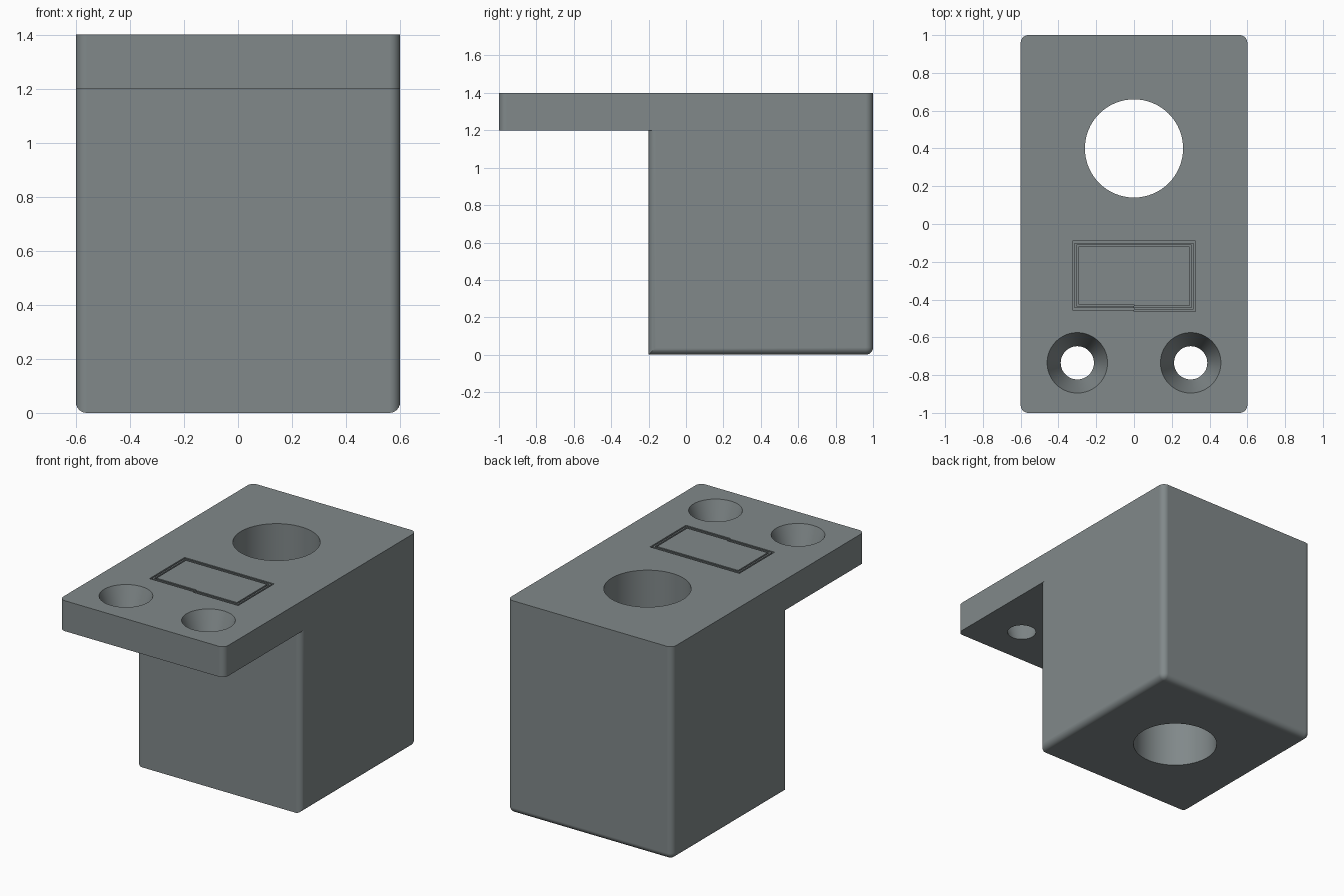
import bpy, bmesh, math

if "Cube" in bpy.data.objects:
    bpy.data.objects.remove(bpy.data.objects["Cube"])

metal = bpy.data.materials.new("grey metal")
metal.diffuse_color = (0.22, 0.25, 0.255, 1)
metal.use_nodes = True
metal.node_tree.nodes["Principled BSDF"].inputs["Base Color"].default_value = metal.diffuse_color


def make_object(name, bm):
    bmesh.ops.recalc_face_normals(bm, faces=bm.faces[:])
    mesh = bpy.data.meshes.new(name)
    bm.to_mesh(mesh)
    bm.free()
    mesh.materials.append(metal)
    obj = bpy.data.objects.new(name, mesh)
    bpy.context.scene.collection.objects.link(obj)
    return obj


def rounded_box(name, y0, y1, z0, z1, is_round, radius=0.04):
    """Box spanning x -0.6..0.6 with the chosen edges rounded."""
    bm = bmesh.new()
    bmesh.ops.create_cube(bm, size=1)
    for v in bm.verts:
        v.co = (v.co.x * 1.2, (y0 + y1) / 2 + v.co.y * (y1 - y0),
                (z0 + z1) / 2 + v.co.z * (z1 - z0))
    edges = [e for e in bm.edges if is_round(e.verts[0].co, e.verts[1].co)]
    bmesh.ops.bevel(bm, geom=edges, offset=radius, segments=6,
                    profile=0.5, affect='EDGES')
    return make_object(name, bm)


def cone(name, x, y, z0, z1, r0, r1, sides=64):
    bm = bmesh.new()
    bmesh.ops.create_cone(bm, cap_ends=True, segments=sides,
                          radius1=r0, radius2=r1, depth=z1 - z0)
    bmesh.ops.translate(bm, verts=bm.verts[:], vec=(x, y, (z0 + z1) / 2))
    return make_object(name, bm)


def groove_ring(name, inset, width, z0=1.38, z1=1.42):
    """Thin rectangular ring with a small step in its front side."""
    bm = bmesh.new()

    def loop(d, z):
        x, f, b = 0.325 - d, -0.455 + d, -0.09 - d
        pts = [(-x, f), (0, f), (0, f - 0.008), (x, f - 0.008), (x, b), (-x, b)]
        return [bm.verts.new((px, py, z)) for px, py in pts]

    loops = [loop(inset, z0), loop(inset, z1),
             loop(inset + width, z1), loop(inset + width, z0)]
    for k in range(4):
        a, b = loops[k], loops[(k + 1) % 4]
        for i in range(6):
            j = (i + 1) % 6
            bm.faces.new((a[i], a[j], b[j], b[i]))
    return make_object(name, bm)


def boolean(target, other, operation):
    mod = target.modifiers.new("cut", 'BOOLEAN')
    mod.operation = operation
    mod.solver = 'EXACT'
    mod.object = other
    bpy.context.view_layer.objects.active = target
    bpy.ops.object.modifier_apply(modifier=mod.name)
    bpy.data.objects.remove(other, do_unlink=True)


def vertical(a, b):
    return abs(a.z - b.z) > 0.1


def block_edge(a, b):
    bottom = a.z < 0.1 and b.z < 0.1
    front = a.y < 0 and b.y < 0
    return vertical(a, b) or (bottom and not front)


# Body: deep block under the rear of an overhanging plate
body = rounded_box("bracket_body", -1, 1, 1.2, 1.4, vertical)
boolean(body, rounded_box("block", -0.2, 1, 0, 1.2, block_edge), 'UNION')

# Main bore through the block
boolean(body, cone("bore", 0, 0.4, -0.1, 1.5, 0.26, 0.26), 'DIFFERENCE')

# Tapered screw holes through the plate, extended past both faces
slope = (0.16 - 0.088) / 0.2
for x in (-0.3, 0.3):
    boolean(body, cone("screw_hole", x, -0.735, 1.15, 1.45,
                       0.088 - 0.05 * slope, 0.16 + 0.05 * slope), 'DIFFERENCE')

# Double engraved frame on the top
for inset in (0, 0.02):
    boolean(body, groove_ring("groove", inset, 0.01), 'DIFFERENCE')

# Smooth curved walls, sharp corners
body.data.shade_smooth()
body.data.set_sharp_from_angle(angle=math.radians(30))
normals = body.modifiers.new("normals", 'WEIGHTED_NORMAL')
normals.keep_sharp = True
